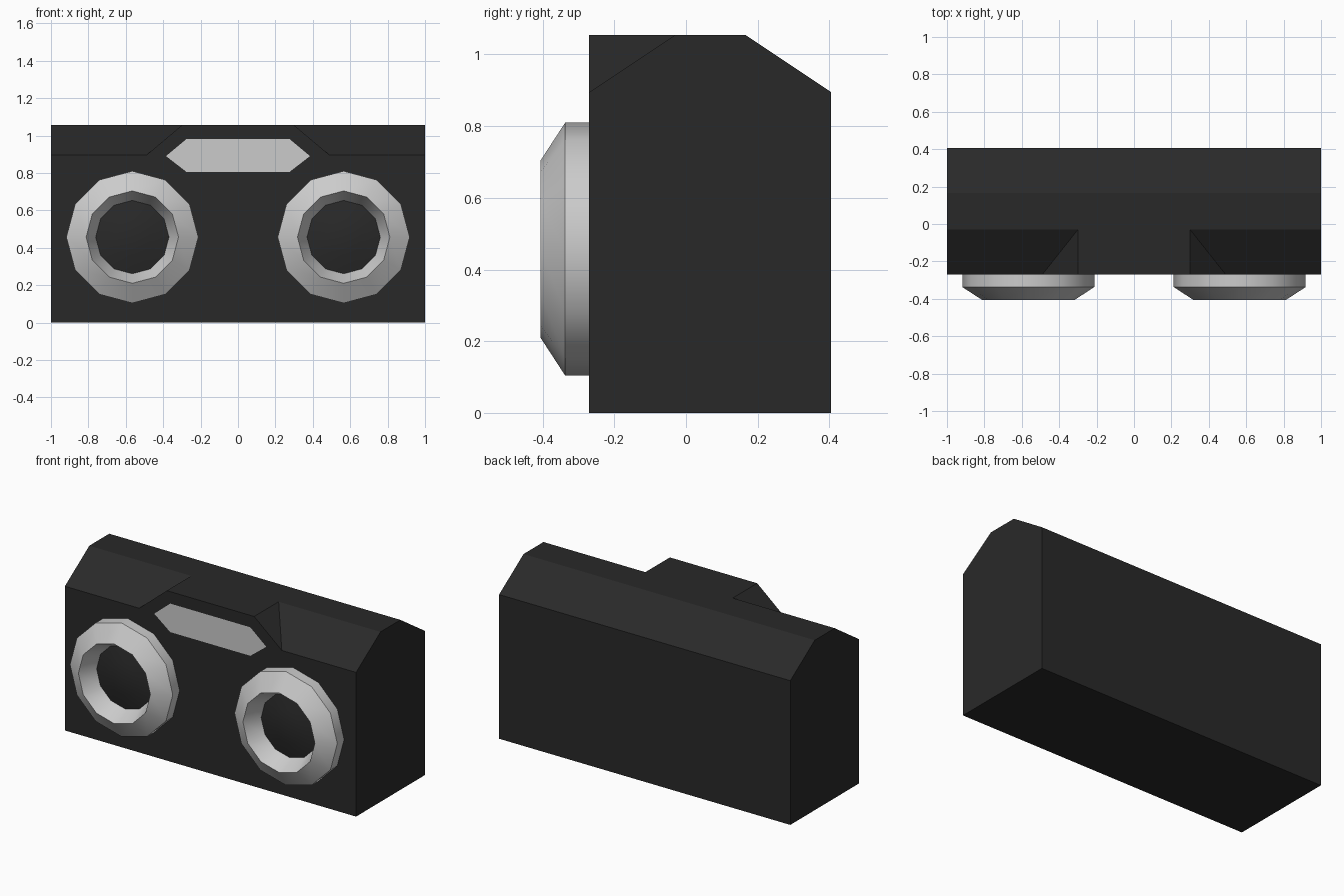
import bpy, math
from math import sin, cos, pi

if "Cube" in bpy.data.objects:
    bpy.data.objects.remove(bpy.data.objects["Cube"])

dark = bpy.data.materials.new("dark_casing")
dark.diffuse_color = (0.022, 0.022, 0.022, 1)
dark.use_nodes = True
dark.node_tree.nodes["Principled BSDF"].inputs["Base Color"].default_value = dark.diffuse_color


def make(name, verts, faces, mat=None):
    me = bpy.data.meshes.new(name)
    me.from_pydata(verts, [], faces)
    me.update()
    ob = bpy.data.objects.new(name, me)
    bpy.context.collection.objects.link(ob)
    if mat:
        me.materials.append(mat)
    return ob


def lathe(name, profile, cx, cz, mat=None, n=12):
    """Revolve (radius, y) points about a y axis; radius 0 closes to a tip."""
    verts, faces, rings = [], [], []
    for r, y in profile:
        count = n if r else 1
        rings.append([len(verts) + i % count for i in range(n)])
        verts += [(cx + r * cos(2 * pi * i / n), y, cz + r * sin(2 * pi * i / n))
                  for i in range(count)]
    for a, b in zip(rings, rings[1:]):
        for i in range(n):
            j = (i + 1) % n
            f = [a[i], a[j], b[j], b[i]]
            faces.append(f if b[i] != b[j] else f[:3])
    ob = make(name, verts, faces, mat)
    bpy.ops.object.select_all(action='DESELECT')
    ob.select_set(True)
    bpy.context.view_layer.objects.active = ob
    bpy.ops.object.shade_smooth_by_angle(angle=math.radians(35))
    return ob


# Casing: right half of a chamfered block with a raised wedge, then mirrored
F, B, H, S = -0.27, 0.405, 1.055, 0.895
end = [(1, F, 0), (1, B, 0), (1, B, S), (1, 0.165, H), (1, -0.03, H), (1, F, S)]
mid = [(0, F, 0), (0, B, 0), (0, B, S), (0, 0.165, H), (0, F, H)]       # 6-10
wedge = [(0.49, F, S), (0.30, F, H), (0.30, -0.03, H)]                  # 11-13
casing = make("casing", end + mid + wedge, [
    (0, 1, 2, 3, 4, 5),           # end
    (6, 7, 1, 0),                 # bottom
    (7, 8, 2, 1),                 # back
    (8, 9, 3, 2),                 # back chamfer
    (9, 10, 12, 13, 4, 3),        # top
    (4, 13, 11, 5),               # front chamfer
    (11, 13, 12),                 # wedge side
    (0, 5, 11, 12, 10, 6),        # front
], dark)
mirror = casing.modifiers.new("mirror", 'MIRROR')
mirror.use_clip = True

# Light grey hexagonal window
hexa = [(-0.385, 0.89), (-0.275, 0.805), (0.275, 0.805),
        (0.385, 0.89), (0.275, 0.982), (-0.275, 0.982)]
make("window", [(x, F - 0.002, z) for x, z in hexa], [range(6)])

# Two lamp rings with dark domed lenses
for side, cx in (("left", -0.565), ("right", 0.565)):
    lathe("ring_" + side, [(0.353, F), (0.353, -0.337), (0.247, -0.406), (0.196, -0.30)],
          cx, 0.457)
    lathe("lens_" + side, [(0.196, -0.30), (0.10, -0.322), (0, -0.33)], cx, 0.457, dark)
